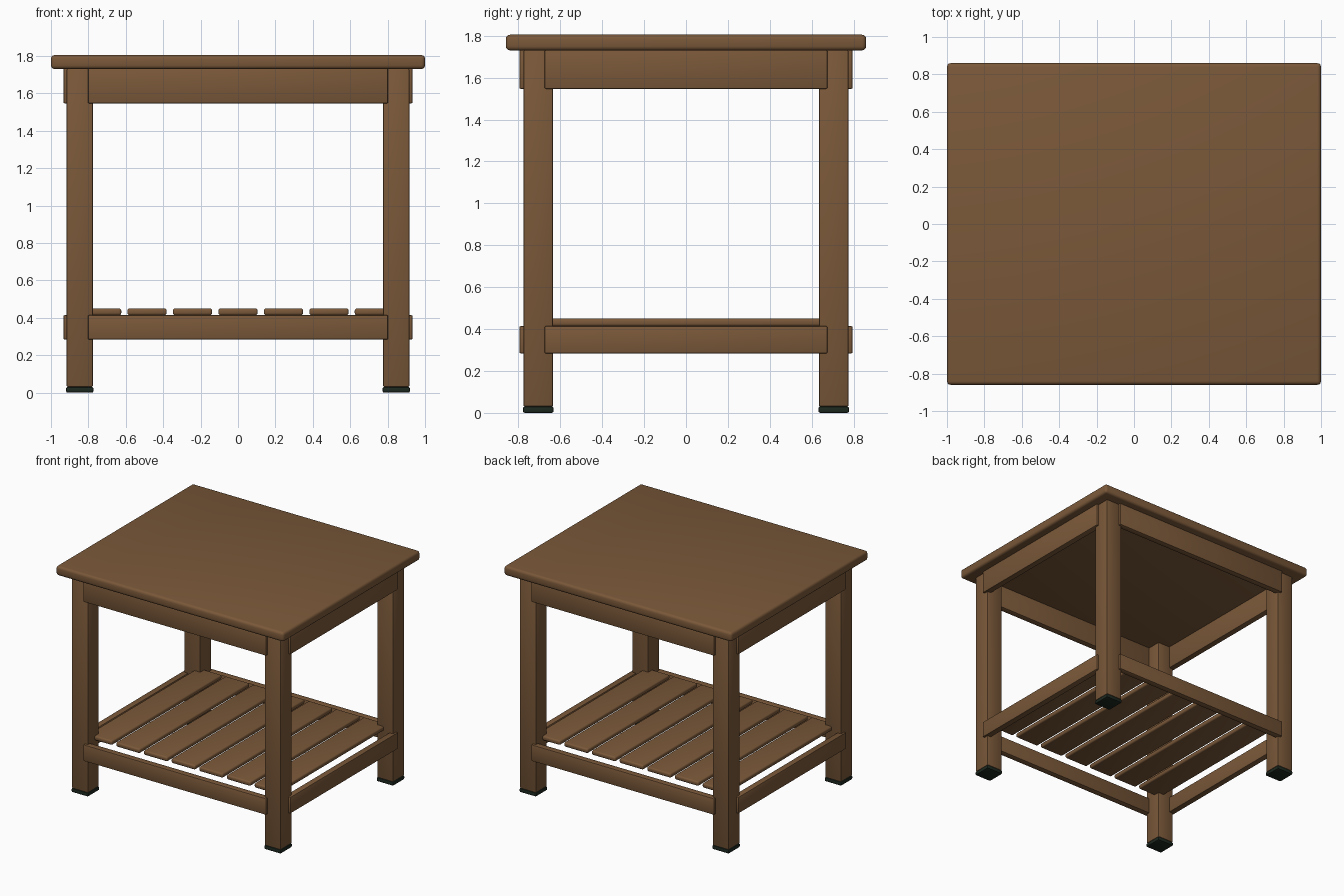
import bpy, math

if "Cube" in bpy.data.objects:
    bpy.data.objects.remove(bpy.data.objects["Cube"])


def material(name, rgb):
    m = bpy.data.materials.new(name)
    m.diffuse_color = (*rgb, 1.0)
    m.use_nodes = True
    m.node_tree.nodes["Principled BSDF"].inputs["Base Color"].default_value = m.diffuse_color
    return m


WOOD = material("brown wood", (0.195, 0.098, 0.041))
RUBBER = material("dark rubber", (0.012, 0.021, 0.014))


def block(name, lo, hi, mat, bevel, segments=2):
    """Box between two corners with rounded edges."""
    centre = [(a + b) / 2 for a, b in zip(lo, hi)]
    size = [abs(b - a) for a, b in zip(lo, hi)]
    bpy.ops.mesh.primitive_cube_add(size=1, location=centre)
    ob = bpy.context.object
    ob.name = name
    ob.scale = size
    bpy.ops.object.transform_apply(location=False, rotation=False, scale=True)
    ob.data.materials.append(mat)
    mod = ob.modifiers.new("rounded edges", "BEVEL")
    mod.width = bevel
    mod.segments = segments
    bpy.ops.object.modifier_apply(modifier=mod.name)
    bpy.ops.object.shade_smooth_by_angle(angle=math.radians(35))
    return ob


# Table top
block("table_top", (-1, -0.86, 1.73), (1, 0.86, 1.805), WOOD, 0.02, 3)

# Legs with rubber feet
LX, LY, HALF = 0.846, 0.705, 0.071
for sy, depth in ((-1, "front"), (1, "back")):
    for sx, side in ((-1, "left"), (1, "right")):
        x, y = sx * LX, sy * LY
        block(f"{depth}_{side}_leg", (x - HALF, y - HALF, 0.03),
              (x + HALF, y + HALF, 1.732), WOOD, 0.008)
        f = HALF + 0.002
        block(f"{depth}_{side}_foot", (x - f, y - f, 0.0),
              (x + f, y + f, 0.03), RUBBER, 0.008)

# Upper aprons and lower rails, standing slightly proud of the legs
T = 0.05
for part, z0, z1 in (("apron", 1.547, 1.732), ("rail", 0.284, 0.414)):
    for s, name in ((-1, "front"), (1, "back")):
        block(f"{name}_{part}", (-0.802, s * 0.77 - T / 2, z0),
              (0.802, s * 0.77 + T / 2, z1), WOOD, 0.006)
    for s, name in ((-1, "left"), (1, "right")):
        block(f"{name}_{part}", (s * 0.908 - T / 2, -0.675, z0),
              (s * 0.908 + T / 2, 0.675, z1), WOOD, 0.006)

# Shelf slats
for i in range(7):
    x = (i - 3) * 0.243
    block(f"shelf_slat_{i + 1}", (x - 0.105, -0.69, 0.414),
          (x + 0.105, 0.69, 0.45), WOOD, 0.012, 3)
